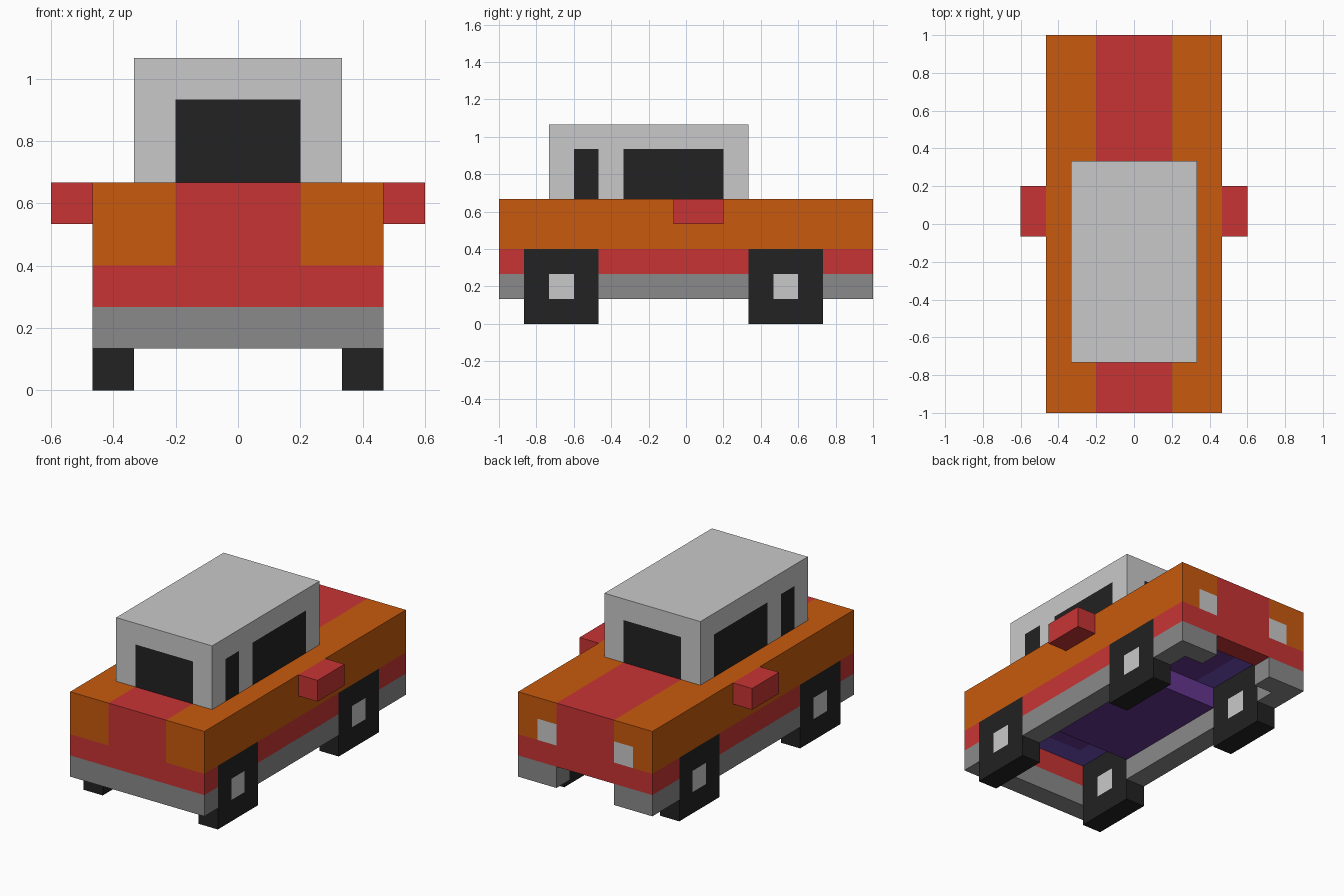
import bpy, bmesh
from mathutils import Vector

if "Cube" in bpy.data.objects:
    bpy.data.objects.remove(bpy.data.objects["Cube"])

U = 1 / 15  # everything sits on a grid of 30 units along the car


def srgb(r, g, b):
    def lin(c):
        c /= 255
        return c / 12.92 if c <= 0.04045 else ((c + 0.055) / 1.055) ** 2.4
    return (lin(r), lin(g), lin(b), 1)


COLOURS = {
    "orange": srgb(200, 90, 14),
    "red": srgb(200, 52, 52),
    "grey": srgb(138, 138, 138),
    "light_grey": srgb(201, 201, 201),
    "black": srgb(34, 34, 34),
    "purple": srgb(100, 53, 142),
    "indigo": srgb(112, 80, 190),
}
NAMES = list(COLOURS)
MATERIALS = []
for colour_name, rgba in COLOURS.items():
    mat = bpy.data.materials.new(colour_name)
    mat.diffuse_color = rgba
    mat.use_nodes = True
    mat.node_tree.nodes["Principled BSDF"].inputs["Base Color"].default_value = mat.diffuse_color
    MATERIALS.append(mat)


def block(name, x, y, z, rule, cuts=((), (), ())):
    """Box in grid units, sliced at the cuts; rule(centre, normal) names each face's colour."""
    bm = bmesh.new()
    bmesh.ops.create_cube(bm, size=1)
    for v in bm.verts:
        v.co = Vector([(a + b) / 2 + c * (b - a) for (a, b), c in zip((x, y, z), v.co)])
    for axis, places in enumerate(cuts):
        for place in places:
            point, normal = Vector(), Vector()
            point[axis], normal[axis] = place, 1
            bmesh.ops.bisect_plane(bm, geom=bm.verts[:] + bm.edges[:] + bm.faces[:],
                                   plane_co=point, plane_no=normal)
    bm.normal_update()
    used = []
    for f in bm.faces:
        colour = rule(f.calc_center_median(), f.normal) if callable(rule) else rule
        if colour not in used:
            used.append(colour)
        f.material_index = used.index(colour)
    bmesh.ops.scale(bm, vec=(U, U, U), verts=bm.verts)
    mesh = bpy.data.meshes.new(name)
    bm.to_mesh(mesh)
    bm.free()
    for colour in used:
        mesh.materials.append(MATERIALS[NAMES.index(colour)])
    obj = bpy.data.objects.new(name, mesh)
    bpy.context.collection.objects.link(obj)
    return obj


def pair(name, x, *args):
    """The same block on both sides of the car."""
    block("right_" + name, x, *args)
    block("left_" + name, (-x[1], -x[0]), *args)


# Upper body: centre stripe, headlights on the +y end, painted underside
def body_rule(c, n):
    if n.z < -0.5:
        return "purple" if abs(c.x) < 3 and c.y > -11 else "indigo"
    if abs(n.x) > 0.5:
        return "orange"
    if abs(c.x) < 3:
        return "red"
    if n.y > 0.5 and abs(c.x) < 5 and c.z < 8:
        return "light_grey"
    return "orange"


block("upper_body", (-7, 7), (-15, 15), (6, 10), body_rule,
      ((-5, -3, 3, 5), (-11,), (8,)))


# Lower body: grey skirt below a red band, open around the wheels
def skirt_rule(c, n):
    return "grey" if c.z < 4 else "red"


SKIRT = (skirt_rule, ((), (), (4,)))
block("rear_bumper", (-7, 7), (-15, -13), (2, 6), *SKIRT)
block("front_panel", (-3, 3), (13, 15), (4, 6), "red")
pair("front_bumper", (3, 7), (13, 15), (2, 6), *SKIRT)
pair("front_corner", (5, 7), (11, 13), (2, 6), *SKIRT)
pair("side_sill", (5, 7), (-7, 5), (2, 6), *SKIRT)
block("floor", (-5, 5), (-7, 5), (4, 6), "purple")


# Cab with windows on all four sides
def cab_rule(c, n):
    if abs(n.z) > 0.5 or c.z > 14:
        return "light_grey"
    if abs(n.y) > 0.5:
        return "black" if abs(c.x) < 3 else "light_grey"
    return "black" if -9 < c.y < -7 or -5 < c.y < 3 else "light_grey"


block("cab", (-5, 5), (-11, 5), (10, 16), cab_rule,
      ((-3, 3), (-9, -7, -5, 3), (14,)))

# Side mirrors
pair("mirror", (7, 9), (-1, 3), (8, 10), "red")

# Square wheels with a hub on both faces
for end, y0 in (("rear", -13), ("front", 5)):
    def wheel_rule(c, n, mid=y0 + 3):
        hub = abs(n.x) > 0.5 and abs(c.y - mid) < 1 and abs(c.z - 3) < 1
        return "light_grey" if hub else "black"

    pair(end + "_wheel", (5, 7), (y0, y0 + 6), (0, 6), wheel_rule,
         ((), (y0 + 2, y0 + 4), (2, 4)))
